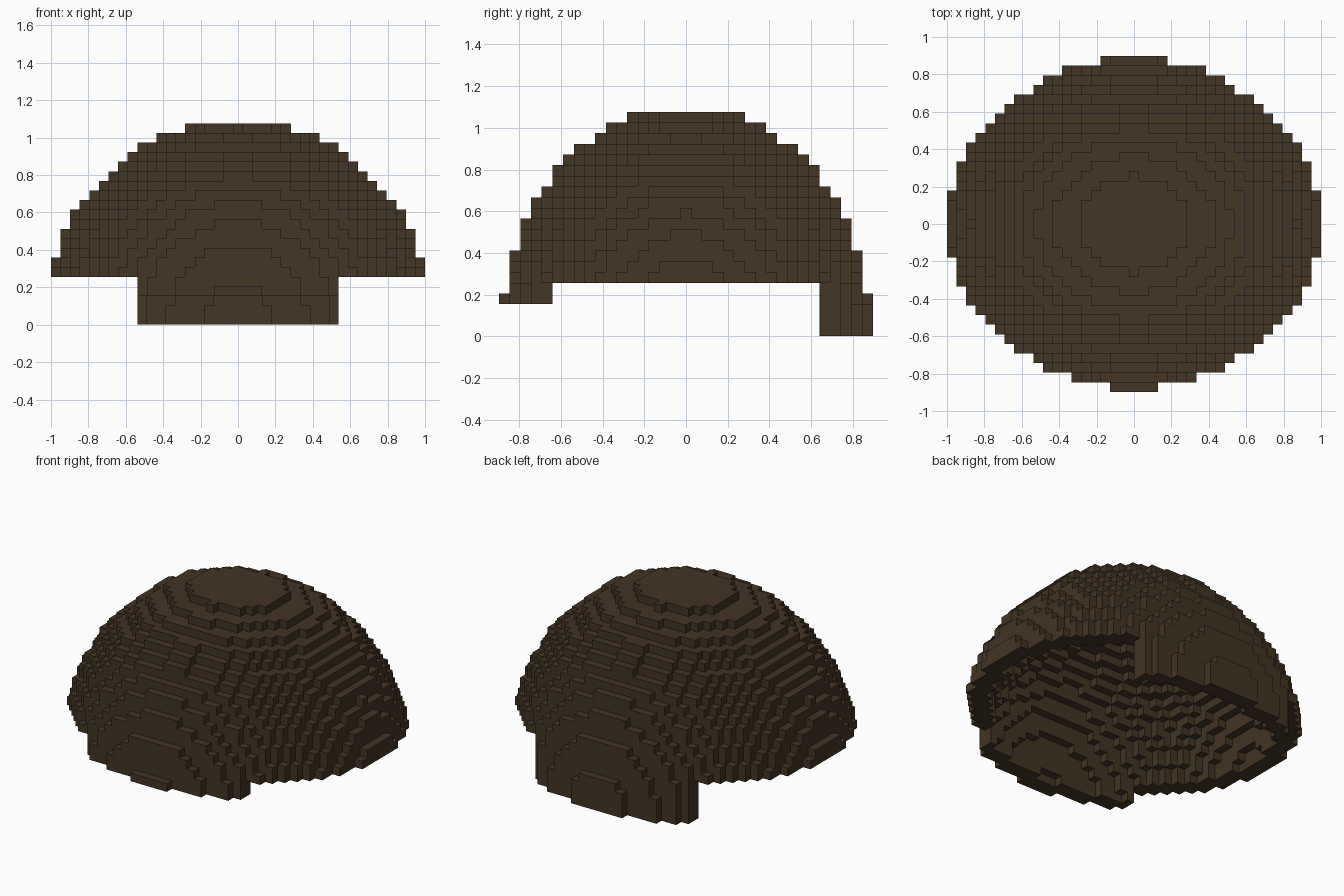
import bpy, bmesh
from mathutils import Vector

cube = bpy.data.objects.get("Cube")
if cube:
    bpy.data.objects.remove(cube, do_unlink=True)

V = 2 / 39                      # edge length of one block
OUTER = (20.0, 17.28, 20.9)     # dome radii in blocks
WALL = 2.0                      # shell thickness in blocks
INNER = tuple(r - WALL for r in OUTER)
RIM, BROW, HALF = 5, 3, 10      # rim layer, brow bottom layer, guard half width

# Dark brown material
brown = bpy.data.materials.new("dark_brown")
brown.use_nodes = True
colour = (0.055, 0.035, 0.017, 1)
brown.diffuse_color = colour
bsdf = brown.node_tree.nodes["Principled BSDF"]
bsdf.inputs["Base Color"].default_value = colour
bsdf.inputs["Roughness"].default_value = 0.9


def inside(cell, radii):
    return sum((c / r) ** 2 for c, r in zip(cell, radii)) < 1


def part_of(cell):
    """Name of the part that owns a block, or None for empty space."""
    x, y, z = cell
    if z < 0 or not inside(cell, OUTER) or inside(cell, INNER):
        return None
    if z >= RIM:
        return "dome"
    if abs(x) <= HALF:
        if y > 0:
            return "neck_guard"
        if z >= BROW:
            return "brow_guard"
    return None


# Hollow half ellipsoid of blocks, with a short front and a long back guard
blocks = {}
for x in range(-20, 21):
    for y in range(-18, 19):
        for z in range(0, 22):
            name = part_of((x, y, z))
            if name:
                blocks[(x, y, z)] = name


def build_part(name):
    """Skin the exposed block sides of one part."""
    bm = bmesh.new()
    verts = {}

    def vert(p):
        key = tuple(round(2 * c) for c in p)
        if key not in verts:
            verts[key] = bm.verts.new((p.x * V, p.y * V, (p.z + 0.5) * V))
        return verts[key]

    for cell, owner in blocks.items():
        if owner != name:
            continue
        centre = Vector(cell)
        for axis in range(3):
            for sign in (-1, 1):
                n = Vector((0, 0, 0))
                n[axis] = sign
                if tuple(int(c) for c in centre + n) in blocks:
                    continue
                u = Vector((0, 0, 0))
                u[(axis + 1) % 3] = 1
                w = n.cross(u)
                corners = [(-1, -1), (1, -1), (1, 1), (-1, 1)]
                bm.faces.new([vert(centre + (n + a * u + b * w) / 2) for a, b in corners])

    mesh = bpy.data.meshes.new(name)
    bm.to_mesh(mesh)
    bm.free()
    mesh.materials.append(brown)
    obj = bpy.data.objects.new(name, mesh)
    bpy.context.collection.objects.link(obj)


for part in ("dome", "brow_guard", "neck_guard"):
    build_part(part)
